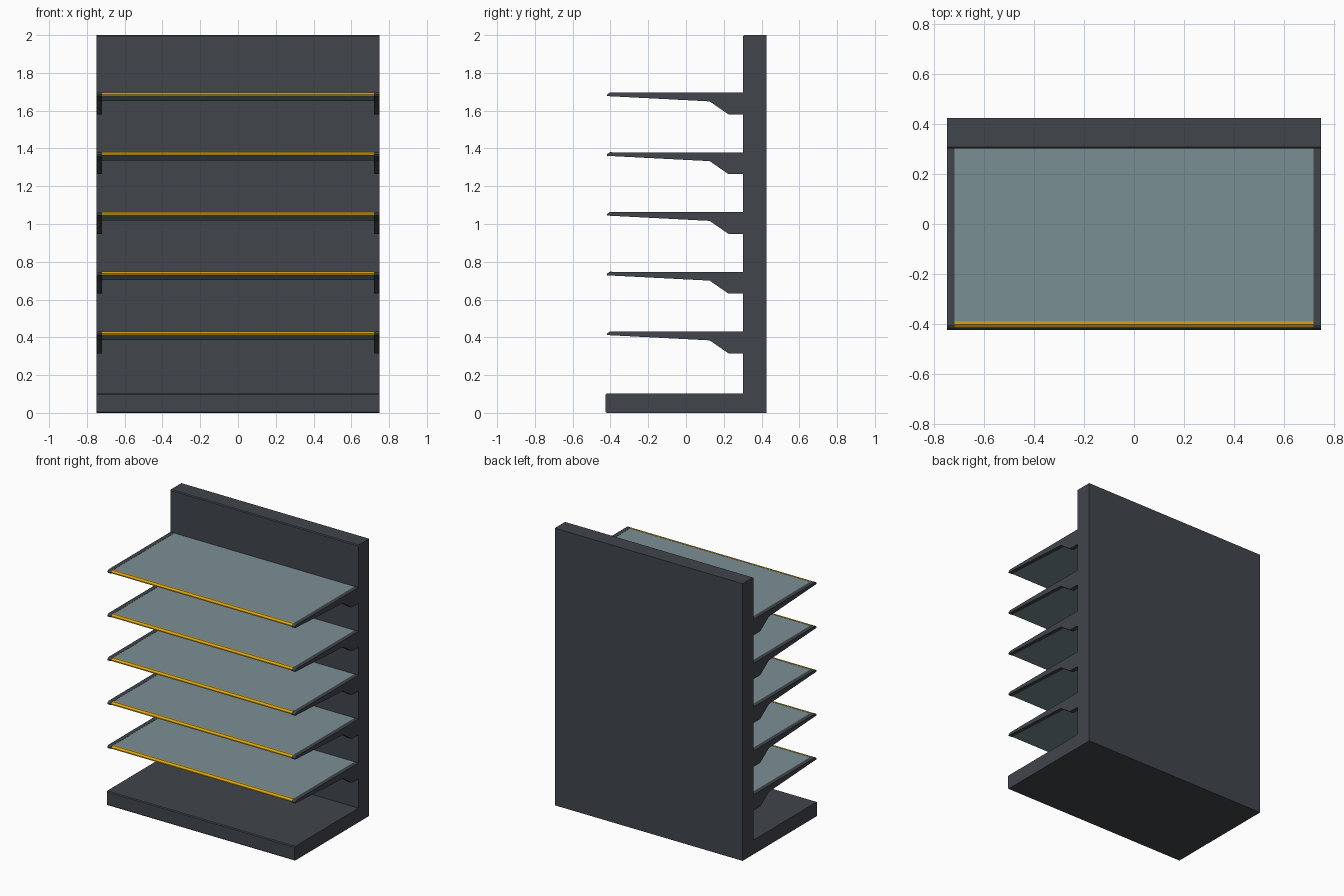
import bpy, bmesh

if "Cube" in bpy.data.objects:
    bpy.data.objects.remove(bpy.data.objects["Cube"])


def material(name, rgb):
    m = bpy.data.materials.new(name)
    m.diffuse_color = (*rgb, 1.0)
    m.use_nodes = True
    m.node_tree.nodes["Principled BSDF"].inputs["Base Color"].default_value = m.diffuse_color
    return m


charcoal = material("charcoal", (0.052, 0.060, 0.070))
grey_teal = material("grey_teal", (0.195, 0.275, 0.296))
yellow = material("price_strip_yellow", (0.69, 0.37, 0.008))


def extrude_x(name, profile, x0, x1, mat, z=0.0):
    """Closed (y, z) profile swept from x0 to x1."""
    bm = bmesh.new()
    face = bm.faces.new([bm.verts.new((x0, y, h + z)) for y, h in profile])
    out = bmesh.ops.extrude_face_region(bm, geom=[face])
    moved = [v for v in out["geom"] if isinstance(v, bmesh.types.BMVert)]
    bmesh.ops.translate(bm, vec=(x1 - x0, 0, 0), verts=moved)
    bmesh.ops.recalc_face_normals(bm, faces=bm.faces)
    mesh = bpy.data.meshes.new(name)
    bm.to_mesh(mesh)
    bm.free()
    mesh.materials.append(mat)
    ob = bpy.data.objects.new(name, mesh)
    bpy.context.collection.objects.link(ob)
    return ob


W = 0.75        # half width of the unit
IN = 0.72       # half width of a shelf between its brackets
WALL = 0.302    # front of the back panel
C = 0.006       # small edge chamfer

# L-shaped body: back panel and base plinth
extrude_x("back_panel_and_base", [
    (0.425, 0), (0.425, 2.0), (WALL + C, 2.0), (WALL, 2.0 - C),
    (WALL, 0.103), (-0.425 + C, 0.103), (-0.425, 0.103 - C),
    (-0.425, C), (-0.425 + C, 0)], -W, W, charcoal)

# Profiles measured from the top of each shelf
bracket = [(WALL, 0), (-0.404, 0), (-0.419, -0.010), (-0.419, -0.018),
           (0.125, -0.046), (0.225, -0.115), (WALL, -0.115)]
plate = [(WALL, -0.001), (-0.395, -0.001), (-0.413, -0.017),
         (0.125, -0.044), (WALL, -0.044)]
strip = [(-0.391, -0.003), (-0.391, 0.001), (-0.402, 0.001),
         (-0.416, -0.009), (-0.416, -0.0165), (-0.411, -0.0165)]

for i in range(5):
    top = 0.43 + i * 0.3163
    n = i + 1
    extrude_x(f"shelf_{n}", plate, -IN, IN, grey_teal, top)
    extrude_x(f"price_strip_{n}", strip, -IN, IN, yellow, top)
    extrude_x(f"bracket_left_{n}", bracket, -W, -IN, charcoal, top)
    extrude_x(f"bracket_right_{n}", bracket, IN, W, charcoal, top)
